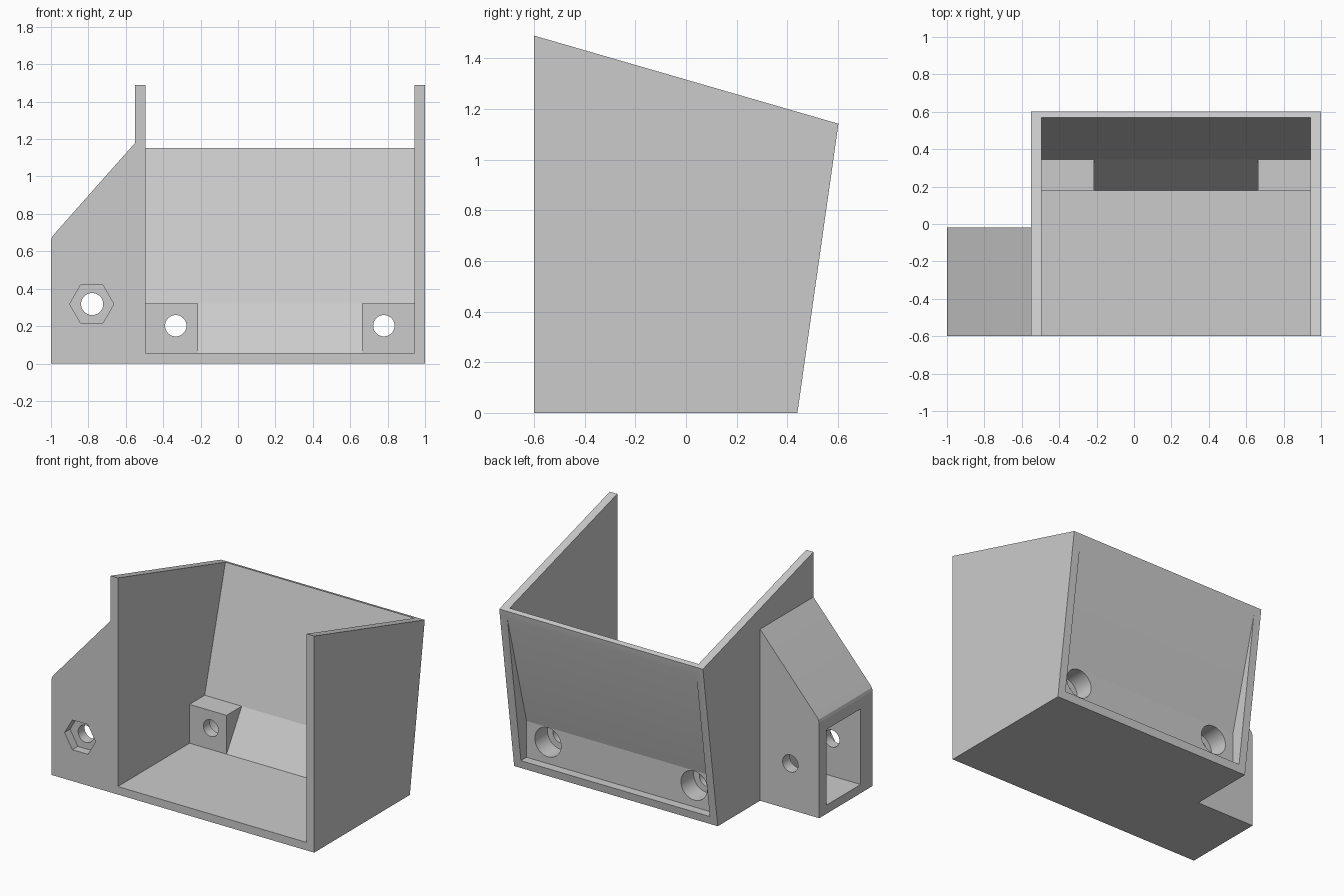
import bpy, bmesh, math
from mathutils import Vector

cube = bpy.data.objects.get("Cube")
if cube:
    bpy.data.objects.remove(cube, do_unlink=True)

grey = bpy.data.materials.new("light_grey_plastic")
grey.use_nodes = True
colour = (0.6, 0.6, 0.6, 1)
grey.diffuse_color = colour
grey.node_tree.nodes["Principled BSDF"].inputs["Base Color"].default_value = colour


def prism(name, axis, profile, start, end):
    """Extrude a (y, z) profile along x, or an (x, z) profile along y."""
    def place(p, d):
        return Vector((d, p[0], p[1])) if axis == "x" else Vector((p[0], d, p[1]))
    bm = bmesh.new()
    face = bm.faces.new([bm.verts.new(place(p, start)) for p in profile])
    ext = bmesh.ops.extrude_face_region(bm, geom=[face])
    moved = [g for g in ext["geom"] if isinstance(g, bmesh.types.BMVert)]
    bmesh.ops.translate(bm, verts=moved, vec=place((0, 0), end - start))
    bmesh.ops.recalc_face_normals(bm, faces=bm.faces)
    mesh = bpy.data.meshes.new(name)
    bm.to_mesh(mesh)
    bm.free()
    mesh.materials.append(grey)
    obj = bpy.data.objects.new(name, mesh)
    bpy.context.collection.objects.link(obj)
    return obj


def round_profile(x, z, r, sides):
    return [(x + r * math.cos(math.tau * i / sides),
             z + r * math.sin(math.tau * i / sides)) for i in range(sides)]


def combine(target, tool, operation="DIFFERENCE"):
    """Apply a boolean and discard the tool."""
    tool.hide_render = True
    mod = target.modifiers.new("combine", "BOOLEAN")
    mod.operation = operation
    mod.solver = "EXACT"
    mod.object = tool
    bpy.context.view_layer.objects.active = target
    bpy.ops.object.modifier_apply(modifier=mod.name)
    bpy.data.objects.remove(tool, do_unlink=True)


WALL = 0.055
IN_L, IN_R = -0.495, 0.943      # inner faces of the side walls
SHELF = 0.322                   # top of the screw blocks

# Main housing with sloping top and leaning back
housing = prism("housing", "x", [(-0.6, 0), (0.44, 0), (0.602, 1.142), (-0.6, 1.49)], -0.55, 1.0)

# Side box with a slanted shoulder
side_box = prism("side_box", "y", [(-1, 0), (-0.52, 0), (-0.52, 1.214), (-0.55, 1.18),
                                   (-0.98, 0.695), (-0.995, 0.675), (-1, 0.655)], -0.6, -0.02)
combine(housing, side_box, "UNION")

# Open interior, leaving the screw blocks in the back corners
combine(housing, prism("interior_cutter", "x", [
    (-0.8, WALL), (0.18, WALL), (0.18, SHELF), (0.345, SHELF), (0.665, 1.5),
    (0.665, 1.8), (-0.8, 1.8)], IN_L, IN_R))

# Sloping foot of the back wall between the blocks
combine(housing, prism("foot_cutter", "x", [
    (0.18, WALL), (0.345, SHELF), (0.3, 0.4), (0.1, 0.4), (0.1, 0.1)], -0.213, 0.663))

# Recess in the outside of the back wall
combine(housing, prism("back_recess_cutter", "x", [
    (0.387, WALL), (0.387, 0.305), (0.6, 1.107), (0.75, 1.0), (0.75, WALL)], IN_L, IN_R))

# Screw holes with wide counterbores from behind
for x in (-0.333, 0.78):
    combine(housing, prism("screw_cutter", "y", round_profile(x, 0.202, 0.057, 40), 0.1, 0.5))
    combine(housing, prism("counterbore_cutter", "y", round_profile(x, 0.202, 0.1, 40), 0.25, 0.5))

# Side box: pocket opening sideways, through bolt hole and nut seat
combine(housing, prism("pocket_cutter", "x", [
    (-0.47, 0.06), (-0.1, 0.06), (-0.1, 0.58), (-0.47, 0.58)], -1.1, -0.55))
combine(housing, prism("bolt_cutter", "y", round_profile(-0.78, 0.318, 0.059, 40), -0.7, 0.1))
combine(housing, prism("nut_cutter", "y", round_profile(-0.782, 0.318, 0.118, 6), -0.7, -0.54))

# Smooth the round holes, keep the edges sharp
bpy.ops.object.select_all(action="DESELECT")
housing.select_set(True)
bpy.context.view_layer.objects.active = housing
bpy.ops.object.shade_smooth_by_angle(angle=math.radians(12))
